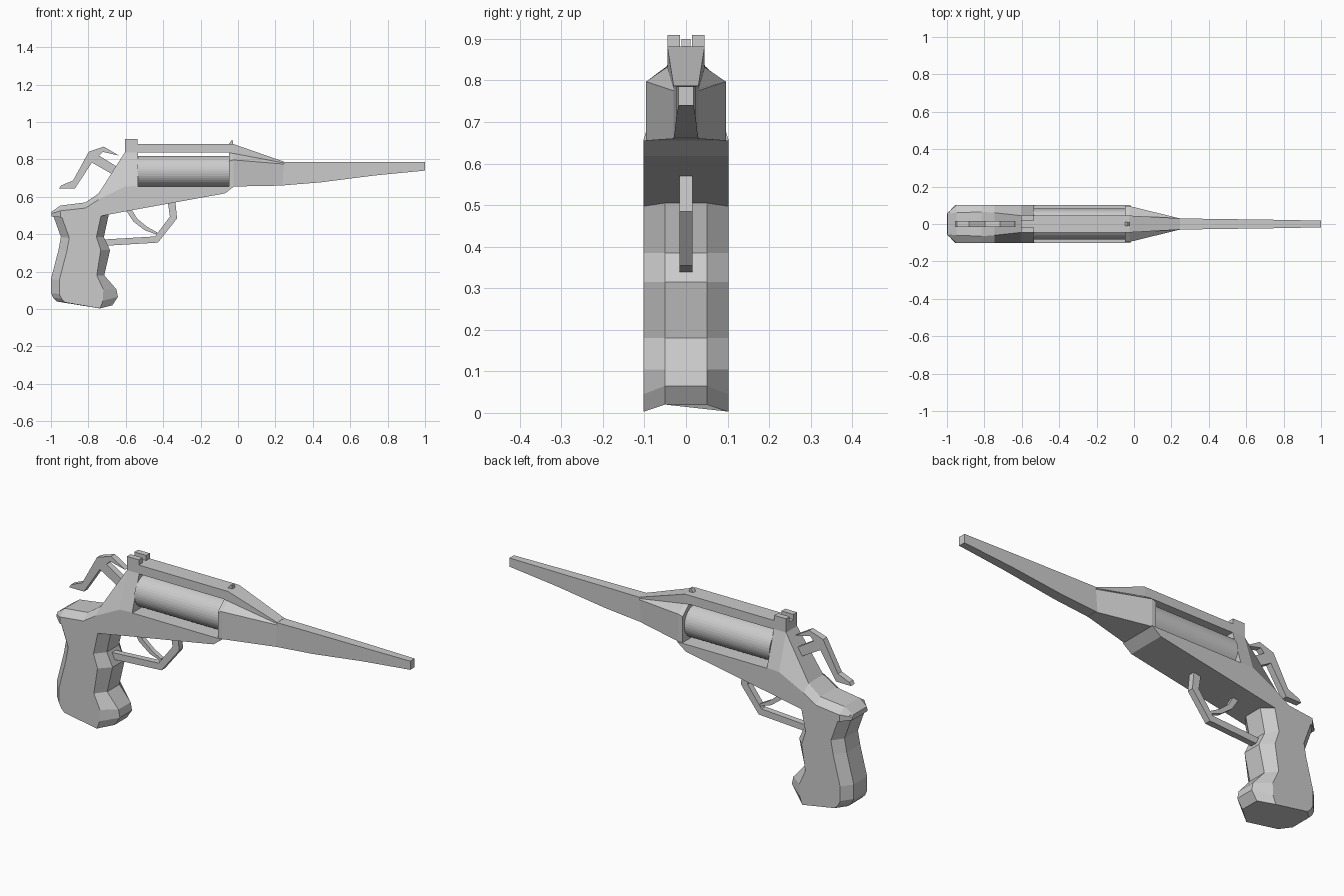
import bpy, bmesh, math


def finish(name, bm):
    bmesh.ops.recalc_face_normals(bm, faces=bm.faces)
    mesh = bpy.data.meshes.new(name)
    bm.to_mesh(mesh)
    bm.free()
    obj = bpy.data.objects.new(name, mesh)
    bpy.context.collection.objects.link(obj)
    return obj


def loft(name, rings):
    """Skin equal-length rings of 3D points and cap both ends."""
    bm = bmesh.new()
    vs = [[bm.verts.new(p) for p in r] for r in rings]
    n = len(vs[0])
    for a, b in zip(vs, vs[1:]):
        for i in range(n):
            j = (i + 1) % n
            bm.faces.new((a[i], a[j], b[j], b[i]))
    bm.faces.new(vs[0])
    bm.faces.new(vs[-1][::-1])
    return finish(name, bm)


def prism(name, pts, y0, y1):
    """Extrude an x-z outline across y."""
    return loft(name, [[(x, y, z) for x, z in pts] for y in (y0, y1)])


def section(x, half):
    """Mirror a half outline of (y, z) points into a closed ring at x."""
    return [(x, y, z) for y, z in half] + [(x, -y, z) for y, z in reversed(half)]


# Grip: octagonal rows, each back(x,z), front(x,z), front chamfer, side z offset
rows = [(-.995, .52, -.69, .51, .04, 0), (-.947, .385, -.717, .385, .04, 0),
        (-.96, .315, -.684, .315, .05, 0), (-1, .16, -.715, .18, .04, 0),
        (-1, .085, -.65, .105, .07, 0), (-.988, .06, -.642, .065, .08, -.02),
        (-.968, .04, -.672, .02, .066, -.017)]
rings = []
for bx, bz, fx, fz, ch, dz in rows:
    half = [(bx, .055, bz), (bx + .045, .102, bz - .005),
            (fx - ch, .102, fz + dz), (fx, .05, fz)]
    rings.append(half + [(x, -y, z) for x, y, z in reversed(half)])
loft("grip", rings)

# Rear frame: hump over the grip rising to the shield behind the cylinder
# x, side width, bottom z, shoulder z, top width, top z
rear = [(-.997, .06, .495, .51, .055, .52), (-.95, .102, .49, .525, .06, .553),
        (-.815, .102, .49, .54, .065, .57), (-.745, .102, .495, .585, .06, .618),
        (-.605, .102, .521, .655, .045, .838), (-.535, .102, .534, .658, .045, .838)]
loft("rear_frame", [section(x, [(w, zb), (w, zs), (wt, zt)])
                    for x, w, zb, zs, wt, zt in rear])

# Lower frame under the cylinder
prism("lower_frame", [(-.535, .534), (-.07, .618), (-.02, .656), (-.535, .656)], -.102, .102)

# Top strap
prism("top_strap", [(-.605, .836), (-.03, .836), (-.03, .882), (-.605, .882)], -.045, .045)

# Shroud tapering into the barrel
loft("barrel_shroud", [
    section(-.048, [(.096, .655), (.096, .79), (.045, .835), (.045, .882)]),
    section(-.025, [(.096, .655), (.096, .797), (.045, .832), (.045, .882)]),
    section(.245, [(.028, .66), (.03, .775), (.03, .781), (.03, .788)])])

# Barrel
barrel = [(.23, .03, .66, .787), (.44, .027, .677, .787), (.73, .023, .714, .786),
          (1, .018, .74, .785)]
loft("barrel", [section(x, [(w, z0), (w, z1)]) for x, w, z0, z1 in barrel])

# Cylinder
N = 40
loft("cylinder", [[(x, .082 * math.cos(2 * math.pi * i / N),
                    .737 + .082 * math.sin(2 * math.pi * i / N)) for i in range(N)]
                  for x in (-.536, -.046)])

# Sights
for side, label in ((-1, "right"), (1, "left")):
    a, b = sorted((side * .015, side * .045))
    prism("rear_sight_" + label,
          [(-.605, .88), (-.537, .88), (-.537, .909), (-.605, .909)], a, b)
prism("front_sight", [(-.05, .88), (-.025, .88), (-.028, .9), (-.036, .9)], -.011, .011)

# Hammer
prism("hammer", [(-.957, .644), (-.872, .644), (-.781, .783), (-.642, .703), (-.631, .751),
                 (-.743, .82), (-.722, .84), (-.636, .82), (-.717, .868), (-.797, .842),
                 (-.882, .687), (-.947, .66)], -.016, .016)

# Trigger guard and trigger
prism("trigger_guard", [(-.71, .338), (-.428, .355), (-.326, .484), (-.335, .575),
                        (-.375, .57), (-.364, .494), (-.444, .388), (-.71, .372)], -.016, .016)
prism("trigger", [(-.6, .53), (-.56, .468), (-.497, .42), (-.433, .398), (-.433, .41),
                  (-.487, .44), (-.54, .484), (-.57, .535)], -.012, .012)
